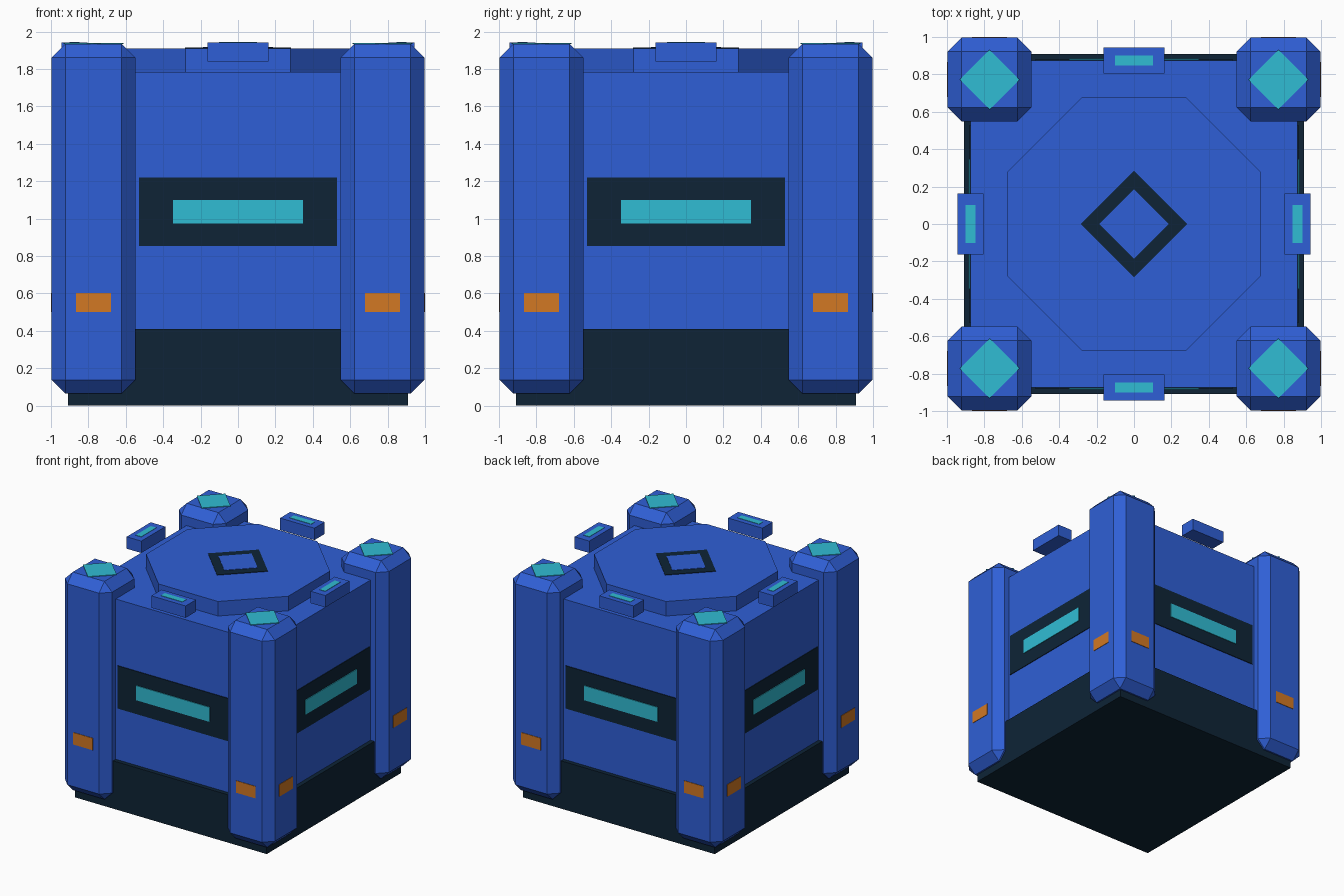
import bpy, bmesh, math
from mathutils import Matrix, Vector

if "Cube" in bpy.data.objects:
    bpy.data.objects.remove(bpy.data.objects["Cube"])


def material(name, r, g, b):
    lin = [((c / 255 + 0.055) / 1.055) ** 2.4 for c in (r, g, b)]
    m = bpy.data.materials.new(name)
    m.diffuse_color = (*lin, 1)
    m.use_nodes = True
    m.node_tree.nodes["Principled BSDF"].inputs["Base Color"].default_value = m.diffuse_color
    return m


BLUE = material("blue_paint", 47, 95, 214)
DARK = material("dark_navy", 14, 36, 54)
CYAN = material("cyan_light", 48, 188, 212)
ORANGE = material("orange_marker", 210, 120, 36)


def finish(name, bm, mat):
    bmesh.ops.recalc_face_normals(bm, faces=bm.faces[:])
    me = bpy.data.meshes.new(name)
    bm.to_mesh(me)
    bm.free()
    me.materials.append(mat)
    ob = bpy.data.objects.new(name, me)
    bpy.context.collection.objects.link(ob)
    return ob


def box(name, lo, hi, mat, turn=0, chamfer=0):
    """Box between two corners, turned in quarter steps about z."""
    lo, hi = Vector(lo), Vector(hi)
    bm = bmesh.new()
    bmesh.ops.create_cube(bm, size=1)
    bmesh.ops.scale(bm, vec=hi - lo, verts=bm.verts[:])
    bmesh.ops.translate(bm, vec=(lo + hi) / 2, verts=bm.verts[:])
    if chamfer:
        bmesh.ops.bevel(bm, geom=bm.edges[:], offset=chamfer, segments=1,
                        affect='EDGES')
    bm.transform(Matrix.Rotation(turn * math.pi / 2, 4, 'Z'))
    return finish(name, bm, mat)


def prism(name, outline, z0, z1, mat):
    """Extrude a flat outline upwards."""
    bm = bmesh.new()
    f = bm.faces.new([bm.verts.new((x, y, z0)) for x, y in outline])
    top = bmesh.ops.extrude_face_region(bm, geom=[f])["geom"]
    bmesh.ops.translate(bm, vec=(0, 0, z1 - z0),
                        verts=[v for v in top if isinstance(v, bmesh.types.BMVert)])
    return finish(name, bm, mat)


def diamond(cx, cy, r):
    return [(cx + r, cy), (cx, cy + r), (cx - r, cy), (cx, cy - r)]


# Dark base and blue body
box("base", (-0.91, -0.91, 0), (0.91, 0.91, 0.41), DARK)
box("body", (-0.874, -0.874, 0.41), (0.874, 0.874, 1.785), BLUE)

# Raised octagonal lid with a diamond frame
a, b = 0.675, 0.282
prism("lid", [(a, -b), (a, b), (b, a), (-b, a), (-a, b), (-a, -b), (-b, -a), (b, -a)],
      1.785, 1.91, BLUE)
prism("lid_diamond_frame", diamond(0, 0, 0.284), 1.909, 1.914, DARK)
prism("lid_diamond_centre", diamond(0, 0, 0.186), 1.911, 1.917, BLUE)

# Everything that repeats on the four sides
for i, side in enumerate(("front", "right", "back", "left")):
    # Window panel and light bar
    box(side + "_panel", (-0.53, -0.88, 0.853), (0.53, -0.872, 1.22), DARK, i)
    box(side + "_light", (-0.348, -0.886, 0.975), (0.348, -0.878, 1.10), CYAN, i)
    # Rim block with a light strip on top
    box(side + "_rim_block", (-0.163, -0.943, 1.84), (0.163, -0.804, 1.942), BLUE, i)
    box(side + "_rim_light", (-0.102, -0.90, 1.94), (0.102, -0.847, 1.945), CYAN, i)
    # Chamfered corner post
    box(side + "_post", (0.549, -0.996, 0.065), (0.996, -0.549, 1.935), BLUE, i, 0.073)
    # Orange markers on both ends of this side
    for s, end in ((-1, "a"), (1, "b")):
        c = 0.772 * s
        box(f"{side}_marker_{end}", (c - 0.093, -1.0, 0.5), (c + 0.093, -0.993, 0.603),
            ORANGE, i)

# Diamond lights on the post tops
for sx in (-1, 1):
    for sy in (-1, 1):
        prism("post_light", diamond(0.772 * sx, 0.772 * sy, 0.16), 1.934, 1.94, CYAN)
